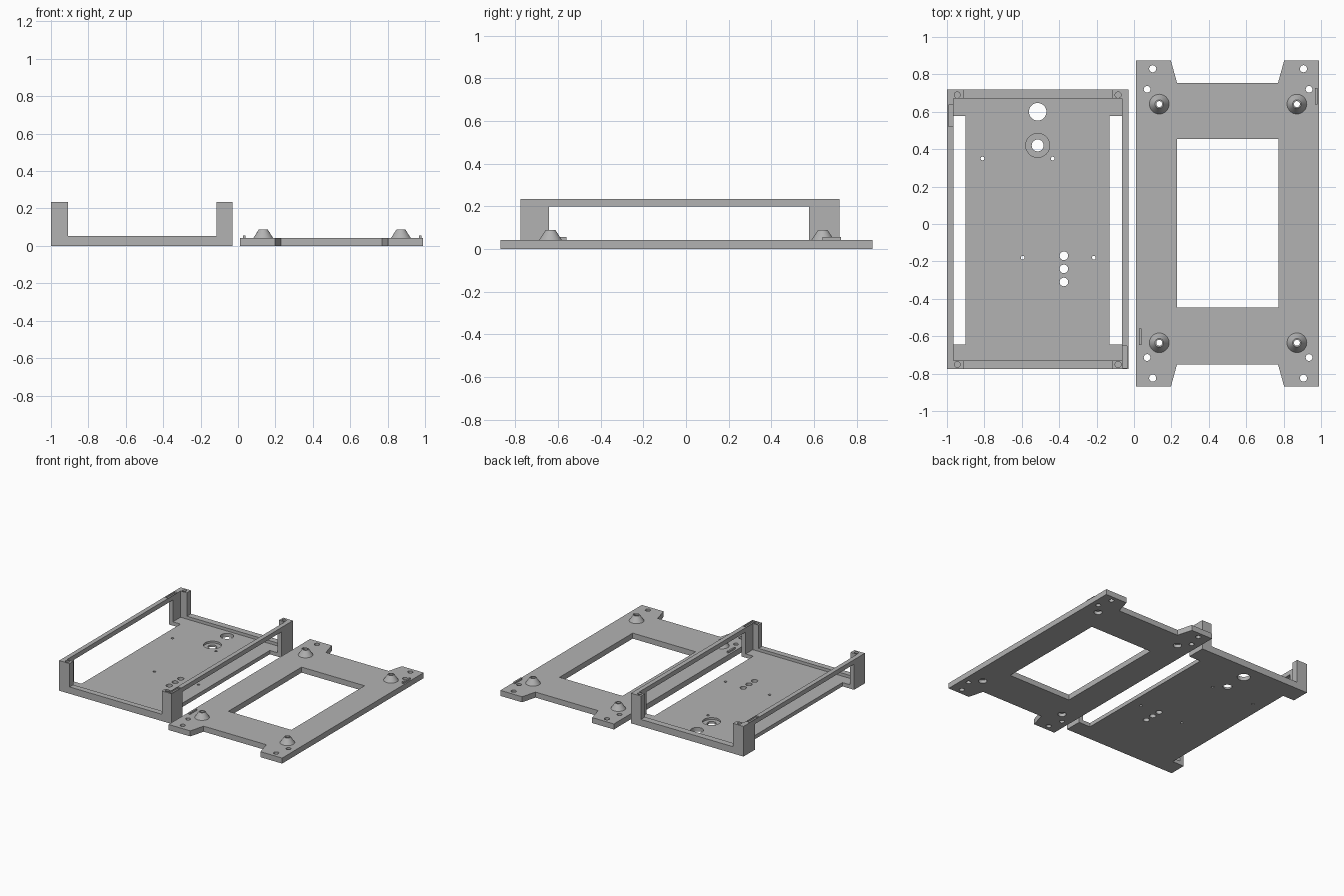
import bpy, bmesh, math
from mathutils import Matrix

if "Cube" in bpy.data.objects:
    bpy.data.objects.remove(bpy.data.objects["Cube"])

grey = bpy.data.materials.new("plain grey")
grey.diffuse_color = (0.45, 0.45, 0.45, 1)
grey.use_nodes = True
grey.node_tree.nodes["Principled BSDF"].inputs["Base Color"].default_value = grey.diffuse_color


def make(name, bm):
    bmesh.ops.recalc_face_normals(bm, faces=bm.faces)
    me = bpy.data.meshes.new(name)
    bm.to_mesh(me)
    bm.free()
    me.materials.append(grey)
    ob = bpy.data.objects.new(name, me)
    bpy.context.collection.objects.link(ob)
    return ob


def box(name, x0, x1, y0, y1, z0, z1):
    bm = bmesh.new()
    bmesh.ops.create_cube(bm, size=1)
    for v in bm.verts:
        v.co.x = x1 if v.co.x > 0 else x0
        v.co.y = y1 if v.co.y > 0 else y0
        v.co.z = z1 if v.co.z > 0 else z0
    return make(name, bm)


def cone(name, x, y, r0, r1, z0, z1, n=32):
    bm = bmesh.new()
    bmesh.ops.create_cone(bm, cap_ends=True, segments=n, radius1=r0, radius2=r1,
                          depth=z1 - z0,
                          matrix=Matrix.Translation((x, y, (z0 + z1) / 2)))
    return make(name, bm)


def combine(target, tool, op='DIFFERENCE'):
    mod = target.modifiers.new("bool", 'BOOLEAN')
    mod.operation, mod.solver, mod.object = op, 'EXACT', tool
    bpy.context.view_layer.objects.active = target
    bpy.ops.object.modifier_apply(modifier=mod.name)
    bpy.data.objects.remove(tool, do_unlink=True)


def hole(target, x, y, r, z0=-0.1, z1=0.5):
    combine(target, cone("cutter", x, y, r, r, z0, z1))


# Tray: block hollowed into floor, end rims, corner posts and top side rails
tray = box("tray", -1, -0.03, -0.775, 0.72, 0, 0.235)
for c in [(-0.965, -0.065, -0.73, 0.67, 0.03, 1),
          (-0.91, -0.115, -2, 2, 0.053, 1),
          (-1.5, -0.9, -0.643, 0.577, -1, 0.2),
          (-0.13, 0.5, -0.643, 0.577, -1, 0.2),
          # shallow latch pockets in the rail tops
          (-0.993, -0.967, 0.52, 0.637, 0.222, 1),
          (-0.062, -0.037, -0.77, -0.653, 0.222, 1)]:
    combine(tray, box("cutter", *c))

# Blind screw holes in the posts
for x in (-0.945, -0.085):
    for y in (-0.751, 0.69):
        hole(tray, x, y, 0.016, 0.12, 0.5)

# Floor holes and counterbore
for x, y, r in [(-0.515, 0.6, 0.047), (-0.515, 0.42, 0.032),
                (-0.375, -0.17, 0.023), (-0.375, -0.24, 0.023), (-0.375, -0.31, 0.023),
                (-0.81, 0.35, 0.01), (-0.435, 0.35, 0.01),
                (-0.595, -0.18, 0.01), (-0.215, -0.18, 0.01)]:
    hole(tray, x, y, r)
hole(tray, -0.515, 0.42, 0.064, 0.015, 0.5)

# Mounting plate: flared corner outline, extruded
quarter = [(0.49, 0.872), (0.303, 0.872), (0.27, 0.753)]
outline = quarter + [(-x, y) for x, y in reversed(quarter)]
outline += [(-x, -y) for x, y in outline]
bm = bmesh.new()
face = bm.faces.new([bm.verts.new((x + 0.5, y + 0.002, 0)) for x, y in outline])
ext = bmesh.ops.extrude_face_region(bm, geom=[face])
bmesh.ops.translate(bm, vec=(0, 0, 0.043),
                    verts=[v for v in ext["geom"] if isinstance(v, bmesh.types.BMVert)])
plate = make("mounting_plate", bm)
combine(plate, box("cutter", 0.23, 0.773, -0.447, 0.455, -1, 1))

# Conical bosses and screw holes at each corner
for sx in (-1, 1):
    for sy in (-1, 1):
        x, y = 0.503 + sx * 0.368, 0.003 + sy * 0.638
        combine(plate, cone("boss", x, y, 0.068, 0.023, 0.02, 0.088), 'UNION')
        hole(plate, x, y, 0.016)
        hole(plate, x, y, 0.03, -0.1, 0.025)
        hole(plate, 0.503 + sx * 0.403, 0.003 + sy * 0.827, 0.019)
        hole(plate, 0.503 + sx * 0.433, 0.003 + sy * 0.717, 0.018)

# Small latch ridges
combine(plate, box("ridge", 0.967, 0.98, 0.64, 0.727, 0.03, 0.056), 'UNION')
combine(plate, box("ridge", 0.026, 0.039, -0.647, -0.56, 0.03, 0.056), 'UNION')

# Smooth round walls, keep hard edges
for ob in (tray, plate):
    bpy.ops.object.select_all(action='DESELECT')
    ob.select_set(True)
    bpy.context.view_layer.objects.active = ob
    bpy.ops.object.shade_smooth_by_angle(angle=math.radians(30))
